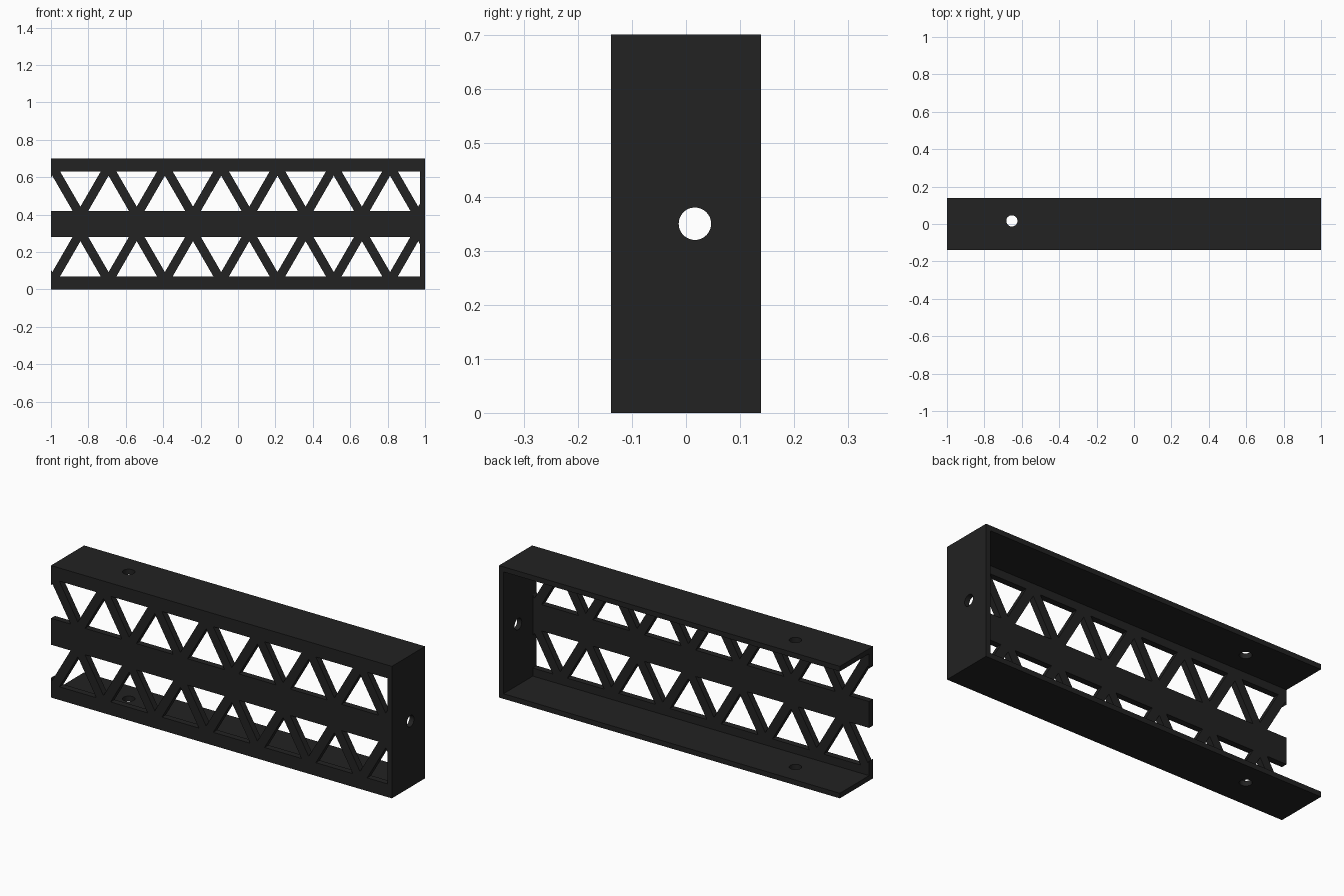
import bpy, bmesh, math
from mathutils import Matrix, Vector

if "Cube" in bpy.data.objects:
    bpy.data.objects.remove(bpy.data.objects["Cube"])

HX, HY, H = 1.0, 0.139, 0.70     # half length, half depth, height
T, WEB = 0.027, 0.033            # flange / end plate and web thickness
HOLE_R, HOLE_Y = 0.03, 0.0165
BAND, MID = 0.07, 0.28           # edges of the lower row of openings
PITCH, STRUT = 0.301, 0.055      # truss pitch, horizontal strut width

black = bpy.data.materials.new("matte black")
black.diffuse_color = (0.016, 0.016, 0.016, 1)
black.use_nodes = True
black.node_tree.nodes["Principled BSDF"].inputs["Base Color"].default_value = black.diffuse_color


def finish(name, bm):
    bmesh.ops.recalc_face_normals(bm, faces=bm.faces)
    me = bpy.data.meshes.new(name)
    bm.to_mesh(me)
    bm.free()
    me.materials.append(black)
    ob = bpy.data.objects.new(name, me)
    bpy.context.collection.objects.link(ob)
    return ob


def box(name, lo, hi):
    lo, hi = Vector(lo), Vector(hi)
    bm = bmesh.new()
    m = Matrix.Translation((lo + hi) / 2) @ Matrix.Diagonal((*(hi - lo), 1))
    bmesh.ops.create_cube(bm, size=1, matrix=m)
    return finish(name, bm)


def drill(centre, rot):
    bm = bmesh.new()
    bmesh.ops.create_cone(bm, cap_ends=True, segments=48, radius1=HOLE_R,
                          radius2=HOLE_R, depth=0.2,
                          matrix=Matrix.Translation(centre) @ rot)
    return finish("hole_cutter", bm)


def cut(ob, cutter):
    mod = ob.modifiers.new("cut", 'BOOLEAN')
    mod.operation, mod.solver, mod.object = 'DIFFERENCE', 'EXACT', cutter
    bpy.context.view_layer.objects.active = ob
    bpy.ops.object.modifier_apply(modifier=mod.name)
    bpy.data.objects.remove(cutter)


def prism(bm, pts):
    # triangular prism through the web
    f = bm.faces.new([bm.verts.new((x, -HY - 0.05, z)) for x, z in pts])
    ext = bmesh.ops.extrude_face_region(bm, geom=[f])["geom"]
    bmesh.ops.translate(bm, vec=(0, WEB + 0.1, 0),
                        verts=[v for v in ext if isinstance(v, bmesh.types.BMVert)])


# top and bottom flanges, each with a bolt hole
for name, z in (("bottom_flange", 0), ("top_flange", H - T)):
    flange = box(name, (-HX, -HY, z), (HX, HY, z + T))
    cut(flange, drill((-0.653, HOLE_Y, z + T / 2), Matrix()))

# end plate with a bolt hole
plate = box("end_plate", (HX - T, -HY, T), (HX, HY, H - T))
cut(plate, drill((HX - T / 2, HOLE_Y, H / 2), Matrix.Rotation(math.pi / 2, 4, 'Y')))

# front web with two mirrored rows of triangular openings
web = box("truss_web", (-HX, -HY, T), (HX - T, -HY + WEB, H - T))
s = math.sqrt(3)
node_h = PITCH / 2 * s                       # height between truss nodes
mid_z = (BAND + MID) / 2
rise = node_h / 2 - STRUT / 2 * s            # opening apex offset from row centre
bm = bmesh.new()
for i in range(14):
    x = -0.993 + i * PITCH / 2
    up = 1 if i % 2 else -1                  # alternate apex direction
    apex = mid_z + up * rise
    base = BAND if up < 0 else MID
    # outer nodes sit at the flange, inner nodes at the middle band
    base = MID if up < 0 else BAND
    apex = mid_z - rise if up < 0 else mid_z + rise
    half = abs(apex - base) / s
    pts = [(x - half, base), (x + half, base), (x, apex)]
    prism(bm, pts)
    prism(bm, [(px, H - pz) for px, pz in pts])
cut(web, finish("opening_cutter", bm))
